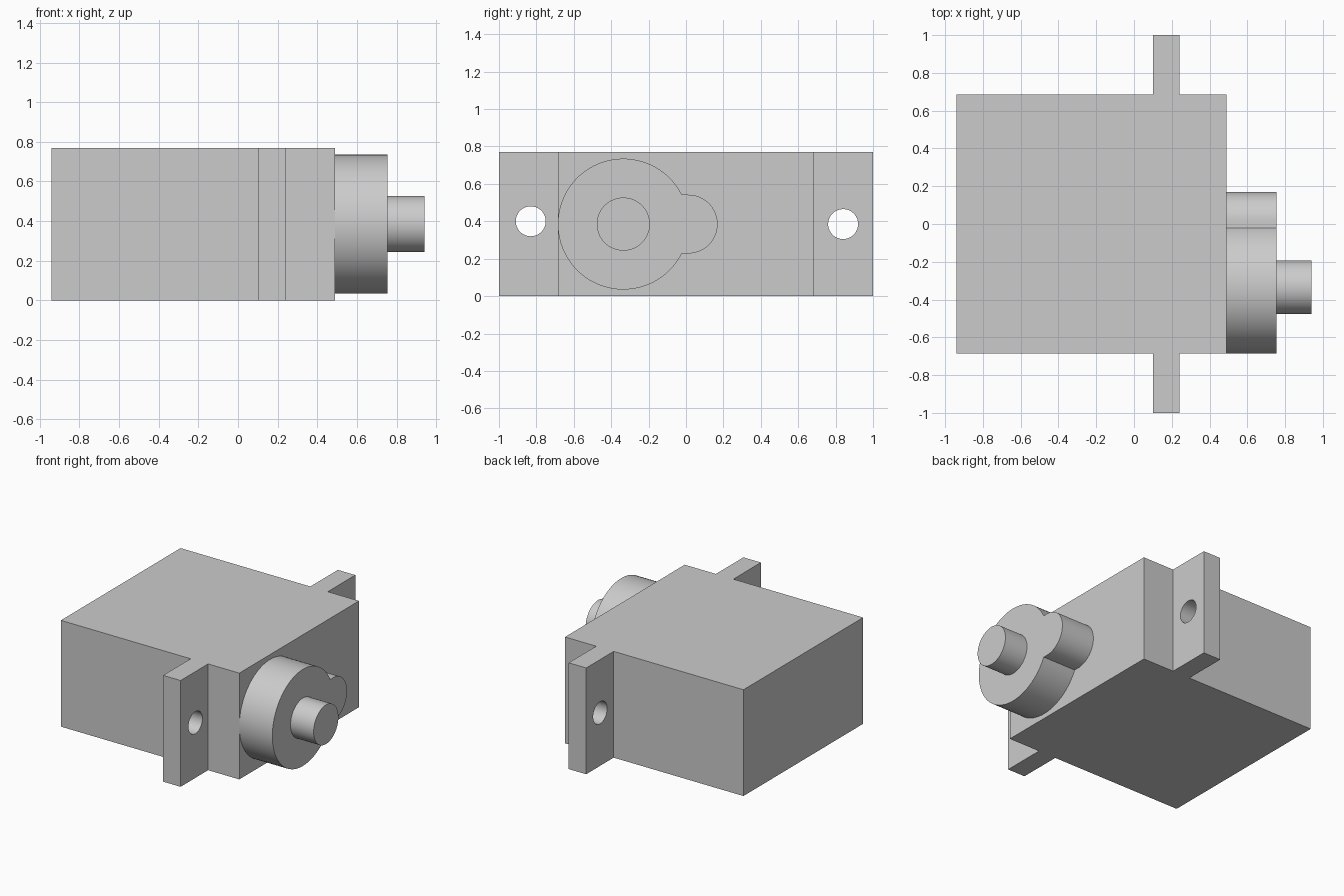
import bpy, bmesh
from math import asin, cos, sin, pi, radians
from mathutils import Vector

cube = bpy.data.objects.get("Cube")
if cube:
    bpy.data.objects.remove(cube, do_unlink=True)

grey = bpy.data.materials.new("plain grey")
grey.use_nodes = True
colour = (0.6, 0.6, 0.6, 1)
grey.diffuse_color = colour
grey.node_tree.nodes["Principled BSDF"].inputs["Base Color"].default_value = colour

HEIGHT = 0.77
MID = HEIGHT / 2


def prism(name, points, direction):
    """Extrude a flat outline into a solid."""
    bm = bmesh.new()
    face = bm.faces.new([bm.verts.new(p) for p in points])
    moved = bmesh.ops.extrude_face_region(bm, geom=[face])["geom"]
    bmesh.ops.translate(bm, vec=Vector(direction),
                        verts=[v for v in moved if isinstance(v, bmesh.types.BMVert)])
    bmesh.ops.recalc_face_normals(bm, faces=bm.faces)
    mesh = bpy.data.meshes.new(name)
    bm.to_mesh(mesh)
    bm.free()
    mesh.materials.append(grey)
    obj = bpy.data.objects.new(name, mesh)
    bpy.context.collection.objects.link(obj)
    return obj


def arc(y, r, start, end, steps, x, z=MID):
    """Points on an arc facing +x, angles measured from +y towards +z."""
    angles = [start + (end - start) * i / steps for i in range(steps + 1)]
    return [(x, y + r * cos(a), z + r * sin(a)) for a in angles]


def rod(name, y, z, r, x0, x1):
    return prism(name, arc(y, r, 0, 2 * pi, 64, x0, z)[:-1], (x1 - x0, 0, 0))


def activate(obj):
    bpy.ops.object.select_all(action="DESELECT")
    obj.select_set(True)
    bpy.context.view_layer.objects.active = obj


# Case with a mounting tab at each end, as one mirrored outline
half = [(0.49, 0.685), (0.24, 0.685), (0.24, 1), (0.10, 1), (0.10, 0.685), (-0.94, 0.685)]
outline = half + [(x, -y) for x, y in reversed(half)]
case = prism("case", [(x, y, 0) for x, y in outline], (0, 0, HEIGHT))

# Screw holes through the tabs
for y, z in ((-0.83, 0.4), (0.84, MID)):
    cutter = rod("hole_cutter", y, z, 0.08, 0, 0.34)
    cutter.hide_render = True
    cut = case.modifiers.new("screw_hole", "BOOLEAN")
    cut.operation = "DIFFERENCE"
    cut.solver = "EXACT"
    cut.object = cutter
    activate(case)
    bpy.ops.object.modifier_apply(modifier=cut.name)
    bpy.data.objects.remove(cutter, do_unlink=True)

# Keyhole-shaped gear housing: a large round joined to a small one
big_y, big_r, small_y, small_r = -0.335, 0.35, 0.012, 0.157
meet = asin(small_r / big_r)
profile = arc(big_y, big_r, meet, 2 * pi - meet, 72, 0.49)
profile += arc(small_y, small_r, -pi / 2, pi / 2, 32, 0.49)
housing = prism("gear_housing", profile, (0.265, 0, 0))

# Output shaft
shaft = rod("output_shaft", big_y, MID, 0.142, 0.755, 0.94)

for obj in (case, housing, shaft):
    activate(obj)
    bpy.ops.object.shade_smooth_by_angle(angle=radians(30))
